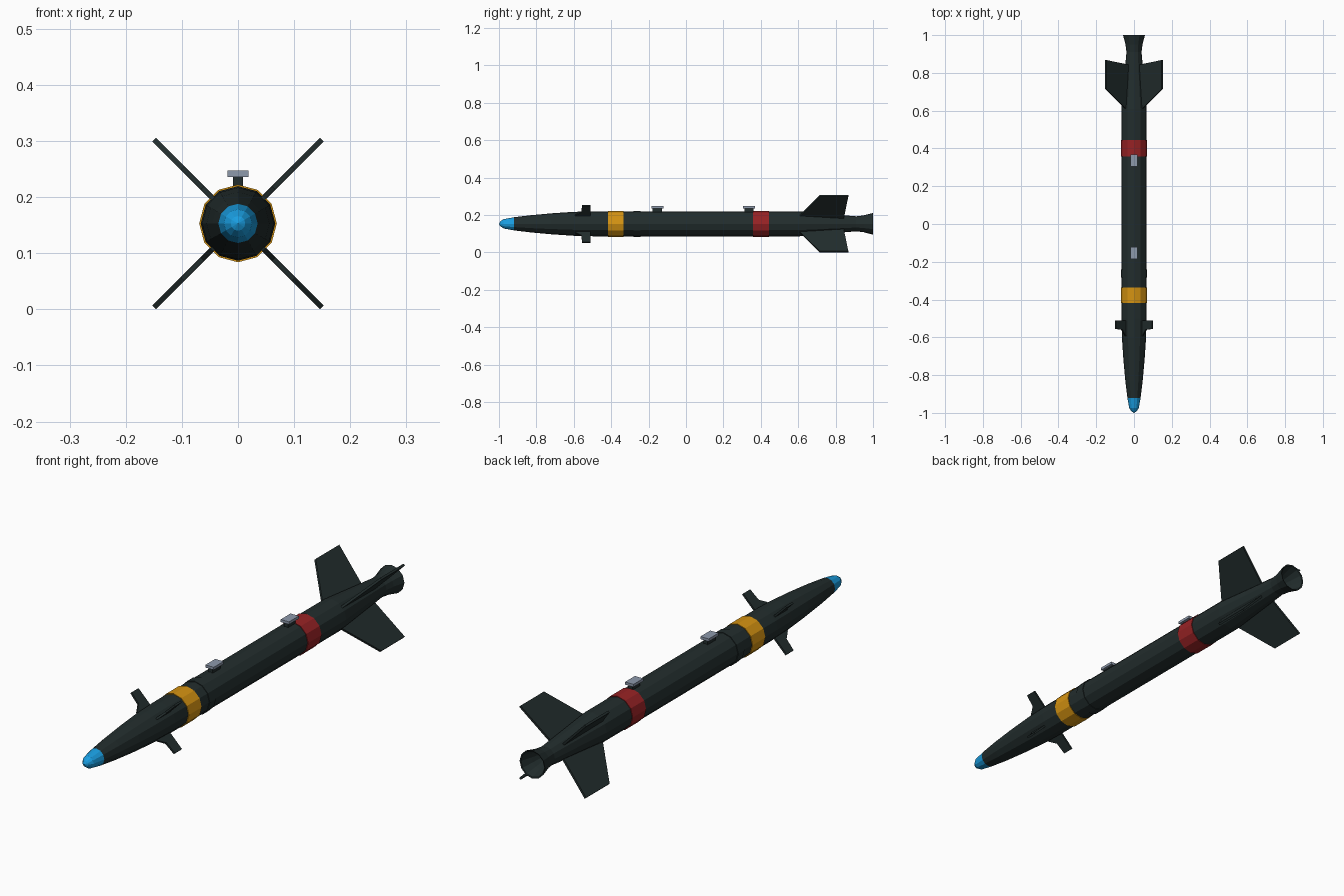
import bpy, bmesh, math
from mathutils import Matrix, Vector

if "Cube" in bpy.data.objects:
    bpy.data.objects.remove(bpy.data.objects["Cube"], do_unlink=True)

AXIS_Z = 0.153
SIDES = 12


def material(name, rgb):
    m = bpy.data.materials.new(name)
    m.use_nodes = True
    m.diffuse_color = (*rgb, 1)
    m.node_tree.nodes["Principled BSDF"].inputs["Base Color"].default_value = (*rgb, 1)
    return m


dark = material("dark green grey", (0.016, 0.026, 0.026))
blue = material("seeker blue", (0.01, 0.34, 0.75))
yellow = material("band yellow", (0.66, 0.29, 0.006))
red = material("band red", (0.31, 0.016, 0.018))
grey = material("lug grey", (0.27, 0.32, 0.41))


def finish(name, bm, mat):
    bmesh.ops.recalc_face_normals(bm, faces=bm.faces)
    mesh = bpy.data.meshes.new(name)
    bm.to_mesh(mesh)
    bm.free()
    mesh.materials.append(mat)
    ob = bpy.data.objects.new(name, mesh)
    bpy.context.scene.collection.objects.link(ob)
    return ob


def revolve(name, profile, mat):
    """Turn a (y, radius) profile around the long axis."""
    bm = bmesh.new()
    rings = []
    for y, r in profile:
        count = SIDES if r > 0 else 1
        rings.append([bm.verts.new((r * math.sin(2 * math.pi * i / SIDES), y,
                                    AXIS_Z + r * math.cos(2 * math.pi * i / SIDES)))
                      for i in range(count)])
    for a, b in zip(rings, rings[1:]):
        for i in range(SIDES):
            j = (i + 1) % SIDES
            corners = [a[i % len(a)], a[j % len(a)], b[j % len(b)], b[i % len(b)]]
            bm.faces.new(list(dict.fromkeys(corners)))
    return finish(name, bm, mat)


def fin(name, outline, thickness, angle):
    """Extrude a (radius, y) outline and turn it about the long axis."""
    bm = bmesh.new()
    face = bm.faces.new([bm.verts.new((r, y, -thickness / 2)) for r, y in outline])
    ext = bmesh.ops.extrude_face_region(bm, geom=[face])
    bmesh.ops.translate(bm, vec=Vector((0, 0, thickness)),
                        verts=[v for v in ext["geom"] if isinstance(v, bmesh.types.BMVert)])
    bm.transform(Matrix.Translation((0, 0, AXIS_Z)) @ Matrix.Rotation(angle, 4, "Y"))
    return finish(name, bm, dark)


def box(name, centre, size, mat):
    bm = bmesh.new()
    bmesh.ops.create_cube(bm, size=1)
    bm.transform(Matrix.Translation(centre) @ Matrix.Diagonal((*size, 1)))
    return finish(name, bm, mat)


# Seeker tip, body with hollow exhaust
revolve("seeker_tip", [(-1, 0), (-0.993, 0.013), (-0.975, 0.025), (-0.92, 0.035)], blue)
revolve("body", [(-0.92, 0.035), (-0.83, 0.046), (-0.72, 0.056), (-0.6, 0.064),
                 (-0.5, 0.0665), (0.61, 0.0665), (0.76, 0.053), (0.91, 0.04),
                 (0.95, 0.045), (1, 0.058), (0.998, 0.053), (0.95, 0.038),
                 (0.91, 0.028), (0.91, 0)], dark)


# Painted bands and the joint ring
def band(name, start, end, radius, mat):
    inner = radius - 0.006
    revolve(name, [(start, inner), (start, radius), (end, radius), (end, inner),
                   (start, inner)], mat)


band("front_band", -0.418, -0.335, 0.0692, yellow)
band("rear_band", 0.358, 0.445, 0.0692, red)
band("joint_ring", -0.282, -0.242, 0.0692, dark)

# Four tail fins and four canards in an X layout
tail_outline = [(0.02, 0.58), (0.064, 0.61), (0.2115, 0.715), (0.2115, 0.868), (0.02, 0.84)]
canard_outline = [(0.02, -0.61), (0.066, -0.592), (0.09, -0.56), (0.14, -0.555),
                  (0.14, -0.51), (0.02, -0.51)]
for i, corner in enumerate(("upper_left", "lower_left", "lower_right", "upper_right")):
    turn = -math.pi / 4 + i * math.pi / 2
    fin("tail_fin_" + corner, tail_outline, 0.009, turn)
    fin("canard_" + corner, canard_outline, 0.008, turn)

# Hanger lugs on top
for place, y in (("front", -0.153), ("rear", 0.337)):
    box(place + "_lug_stem", (0, y, 0.225), (0.018, 0.05, 0.024), dark)
    box(place + "_lug_plate", (0, y, 0.2415), (0.038, 0.064, 0.011), grey)
